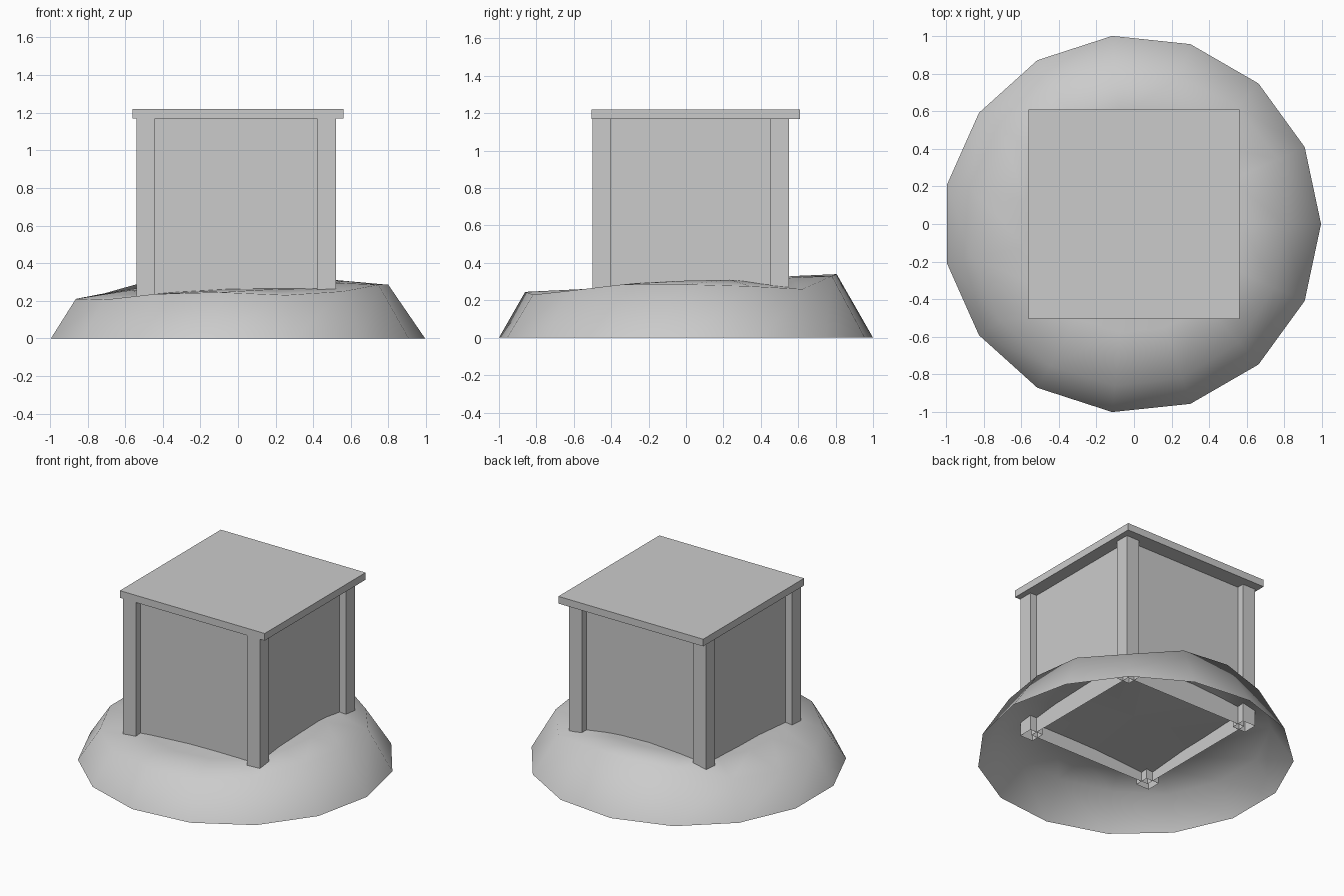
import bpy, bmesh
from math import radians, cos, sin

if "Cube" in bpy.data.objects:
    bpy.data.objects.remove(bpy.data.objects["Cube"])


def finish(bm, name, smooth=False):
    me = bpy.data.meshes.new(name)
    bmesh.ops.recalc_face_normals(bm, faces=bm.faces)
    bm.to_mesh(me)
    bm.free()
    ob = bpy.data.objects.new(name, me)
    bpy.context.collection.objects.link(ob)
    for p in me.polygons:
        p.use_smooth = smooth
    return ob


def box(name, x, y, z, ends=True):
    """Box from (min, max) pairs; ends=False leaves it open top and bottom."""
    bm = bmesh.new()
    bmesh.ops.create_cube(bm, size=1)
    for v in bm.verts:
        for i, (a, b) in enumerate((x, y, z)):
            v.co[i] = b if v.co[i] > 0 else a
    bm.normal_update()
    if not ends:
        caps = [f for f in bm.faces if abs(f.normal.z) > 0.9]
        bmesh.ops.delete(bm, geom=caps, context='FACES_ONLY')
    return finish(bm, name)


# Uneven earth mound: 15-sided open shell, base ring, rim, inner ring, centre
N = 15
rim_r = [.81, .85, .84, .82, .81, .83, .86, .87, .87, .87, .87, .865, .86, .85, .83]
rim_z = [.285, .275, .26, .33, .34, .32, .24, .21, .21, .205, .235, .245, .23, .25, .285]
mid_z = [.305, .31, .29, .32, .33, .31, .275, .26, .255, .24, .245, .255, .26, .265, .295]
bm = bmesh.new()


def ring(radii, heights):
    return [bm.verts.new((r * cos(radians(24 * k)) - .011, r * sin(radians(24 * k)), z))
            for k, (r, z) in enumerate(zip(radii, heights))]


rings = [ring([1.0055] * N, [0] * N), ring(rim_r, rim_z), ring([.58] * N, mid_z)]
centre = bm.verts.new((0, 0, .285))
for k in range(N):
    j = (k + 1) % N
    for lo, hi in zip(rings, rings[1:]):
        bm.faces.new((lo[k], lo[j], hi[j], hi[k]))
    bm.faces.new((rings[2][k], rings[2][j], centre))
finish(bm, "mound", smooth=True)

# Hut walls, sunk through the mound, open underneath
base, top = .17, 1.17
box("walls", (-.49, .47), (-.45, .50), (base, top), ends=False)

# Corner posts
for side, cx in (("left", -.49), ("right", .47)):
    for end, cy in (("front", -.45), ("back", .50)):
        box(f"{end}_{side}_post", (cx - .05, cx + .05), (cy - .05, cy + .05),
            (base, top), ends=False)

# Flat roof slab
box("roof", (-.56, .56), (-.505, .61), (top, 1.22))
